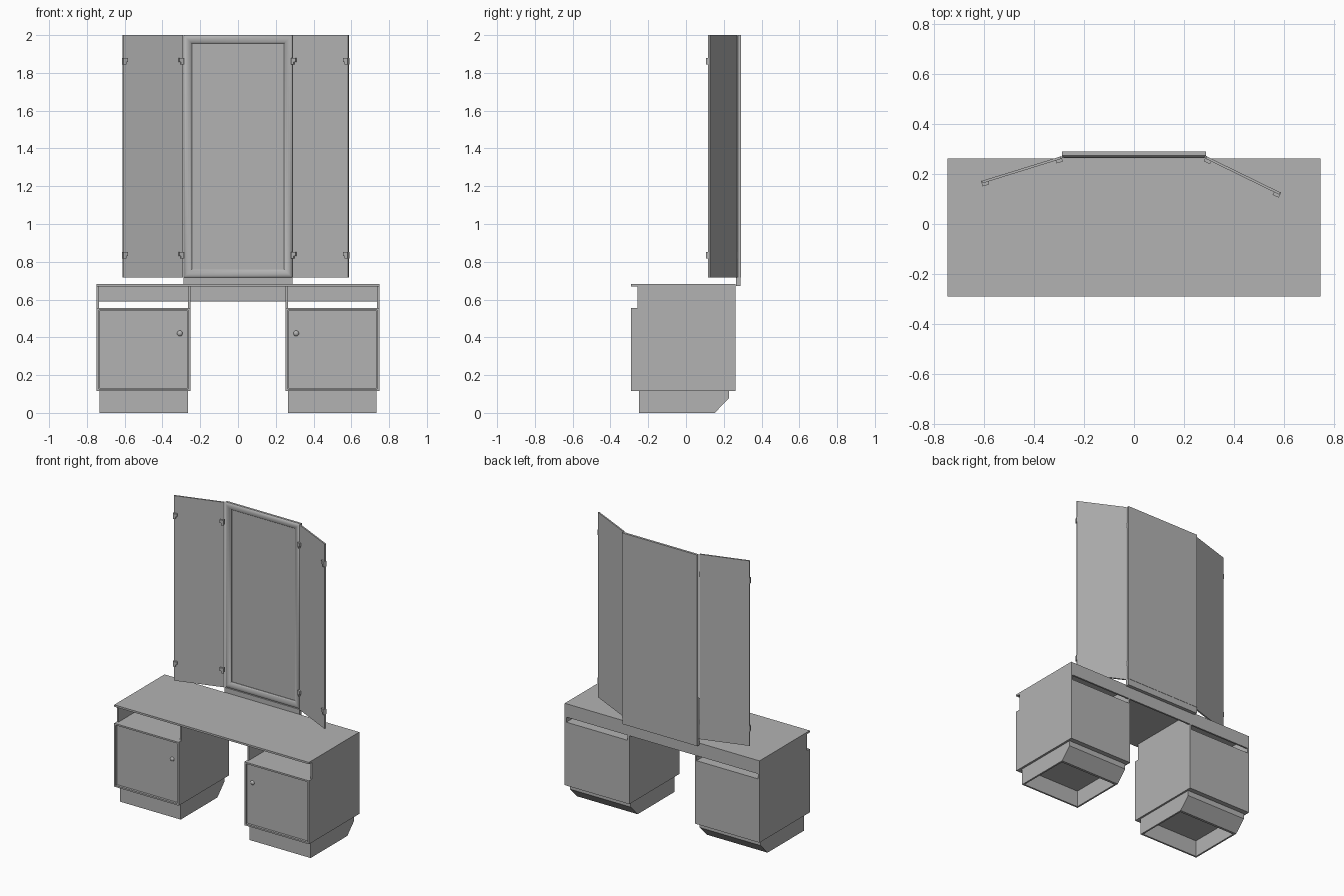
import bpy, bmesh, math
from mathutils import Matrix

if "Cube" in bpy.data.objects:
    bpy.data.objects.remove(bpy.data.objects["Cube"])

grey = bpy.data.materials.new("plain grey")
grey.diffuse_color = (0.45, 0.45, 0.45, 1)
grey.use_nodes = True
grey.node_tree.nodes["Principled BSDF"].inputs["Base Color"].default_value = grey.diffuse_color


def finish(name, bm):
    bmesh.ops.recalc_face_normals(bm, faces=bm.faces)
    me = bpy.data.meshes.new(name)
    bm.to_mesh(me)
    bm.free()
    me.materials.append(grey)
    ob = bpy.data.objects.new(name, me)
    bpy.context.collection.objects.link(ob)
    return ob


def box(name, x, y, z):
    bm = bmesh.new()
    bmesh.ops.create_cube(bm, size=1)
    for v in bm.verts:
        for i, (a, b) in enumerate((x, y, z)):
            v.co[i] = (a + b) / 2 + v.co[i] * (b - a)
    return finish(name, bm)


def side_profile(name, points, x0, x1):
    """Extrude a (y, z) outline along x."""
    bm = bmesh.new()
    face = bm.faces.new([bm.verts.new((x0, y, z)) for y, z in points])
    ext = bmesh.ops.extrude_face_region(bm, geom=[face])["geom"]
    bmesh.ops.translate(bm, vec=(x1 - x0, 0, 0),
                        verts=[v for v in ext if isinstance(v, bmesh.types.BMVert)])
    return finish(name, bm)


def smooth(ob, angle):
    bpy.ops.object.select_all(action="DESELECT")
    ob.select_set(True)
    bpy.context.view_layer.objects.active = ob
    bpy.ops.object.shade_smooth_by_angle(angle=math.radians(angle))


T = 0.012
PANEL = [(-0.29, 0.115), (0.262, 0.115), (0.262, 0.67), (-0.258, 0.67),
         (-0.258, 0.555), (-0.29, 0.555)]
PLINTH = [(-0.25, 0), (0.152, 0), (0.228, 0.078), (0.228, 0.115), (-0.25, 0.115)]

# Table top and rear apron
box("table_top", (-0.748, 0.748), (-0.29, 0.262), (0.67, 0.683))
box("rear_apron", (-0.736, 0.736), (0.25, 0.262), (0.59, 0.67))

# Two cabinets
for label, s in (("left", -1), ("right", 1)):
    def span(a, b):
        return tuple(sorted((s * a, s * b)))
    side_profile(label + "_inner_side", PANEL, *span(0.252, 0.252 + T))
    side_profile(label + "_outer_side", PANEL, *span(0.748 - T, 0.748))
    inside = span(0.252 + T, 0.748 - T)
    box(label + "_cabinet_bottom", inside, (-0.29, 0.262), (0.115, 0.126))
    box(label + "_shelf", inside, (-0.29, 0.262), (0.544, 0.555))
    box(label + "_cabinet_back", inside, (0.25, 0.262), (0.126, 0.544))
    box(label + "_door", span(0.267, 0.733), (-0.281, -0.269), (0.13, 0.541))

    # Hollow plinth with a sloping rear
    for part, a in (("inner", 0.265), ("outer", 0.733 - T)):
        side_profile(f"{label}_plinth_{part}_side", PLINTH, *span(a, a + T))
    mid = span(0.265 + T, 0.733 - T)
    box(label + "_plinth_front", mid, (-0.25, -0.238), (0, 0.115))
    side_profile(label + "_plinth_rear",
                 [(0.152, 0), (0.228, 0.078), (0.228, 0.115), (0.216, 0.115),
                  (0.216, 0.083), (0.135, 0)], *mid)

    # Round door knob
    bm = bmesh.new()
    bmesh.ops.create_uvsphere(bm, u_segments=20, v_segments=10, radius=0.015,
                              matrix=Matrix.Translation((s * 0.308, -0.28, 0.421))
                              @ Matrix.Diagonal((1, 0.75, 1, 1)))
    smooth(finish(label + "_knob", bm), 40)

# Support board behind the top
box("mirror_support", (-0.288, 0.288), (0.264, 0.288), (0.672, 0.716))

# Central mirror frame: nested rectangles as a rounded moulding (inset, y)
X, Z0, Z1 = 0.288, 0.716, 2.0
bm = bmesh.new()
rings = []
for d, y in ((0, 0.29), (0, 0.274), (0.006, 0.267), (0.015, 0.264), (0.025, 0.265),
             (0.036, 0.27), (0.044, 0.277), (0.044, 0.281)):
    rings.append([bm.verts.new((x, y, z)) for x, z in
                  ((-X + d, Z0 + d), (X - d, Z0 + d), (X - d, Z1 - d), (-X + d, Z1 - d))])
for a, b in zip(rings, rings[1:]):
    for i in range(4):
        bm.faces.new((a[i], a[(i + 1) % 4], b[(i + 1) % 4], b[i]))
bm.faces.new(rings[0])
bm.faces.new(rings[-1])
smooth(finish("central_mirror", bm), 40)

# Folding side mirrors, each with four holding clips
for label, start, end in (("left", (-0.293, 0.266), (-0.609, 0.168)),
                          ("right", (0.290, 0.266), (0.585, 0.122))):
    dx, dy = end[0] - start[0], end[1] - start[1]
    s = 1 if dx > 0 else -1
    length = math.hypot(dx, dy)
    turn = Matrix.Translation((*start, 0)) @ Matrix.Rotation(math.atan2(dy * s, dx * s), 4, "Z")

    def wing_box(name, u, y, z):
        ob = box(name, tuple(sorted((s * u[0], s * u[1]))), y, z)
        ob.data.transform(turn)

    wing_box(label + "_side_mirror", (0, length), (-0.005, 0.005), (0.716, 2.0))
    for place, edge, n in (("inner", 0, 1), ("outer", length, -1)):
        for level, z in (("lower", 0.835), ("upper", 1.862)):
            clip = f"{label}_{place}_{level}_clip"
            a = edge - n * 0.003
            wing_box(clip + "_plate", (a, edge + n * 0.024), (-0.017, -0.005),
                     (z - 0.004, z + 0.018))
            wing_box(clip + "_tab", (a, edge + n * 0.014), (-0.017, -0.005),
                     (z - 0.018, z - 0.004))
            wing_box(clip + "_edge", (a, edge), (-0.017, 0.007), (z - 0.018, z + 0.018))
